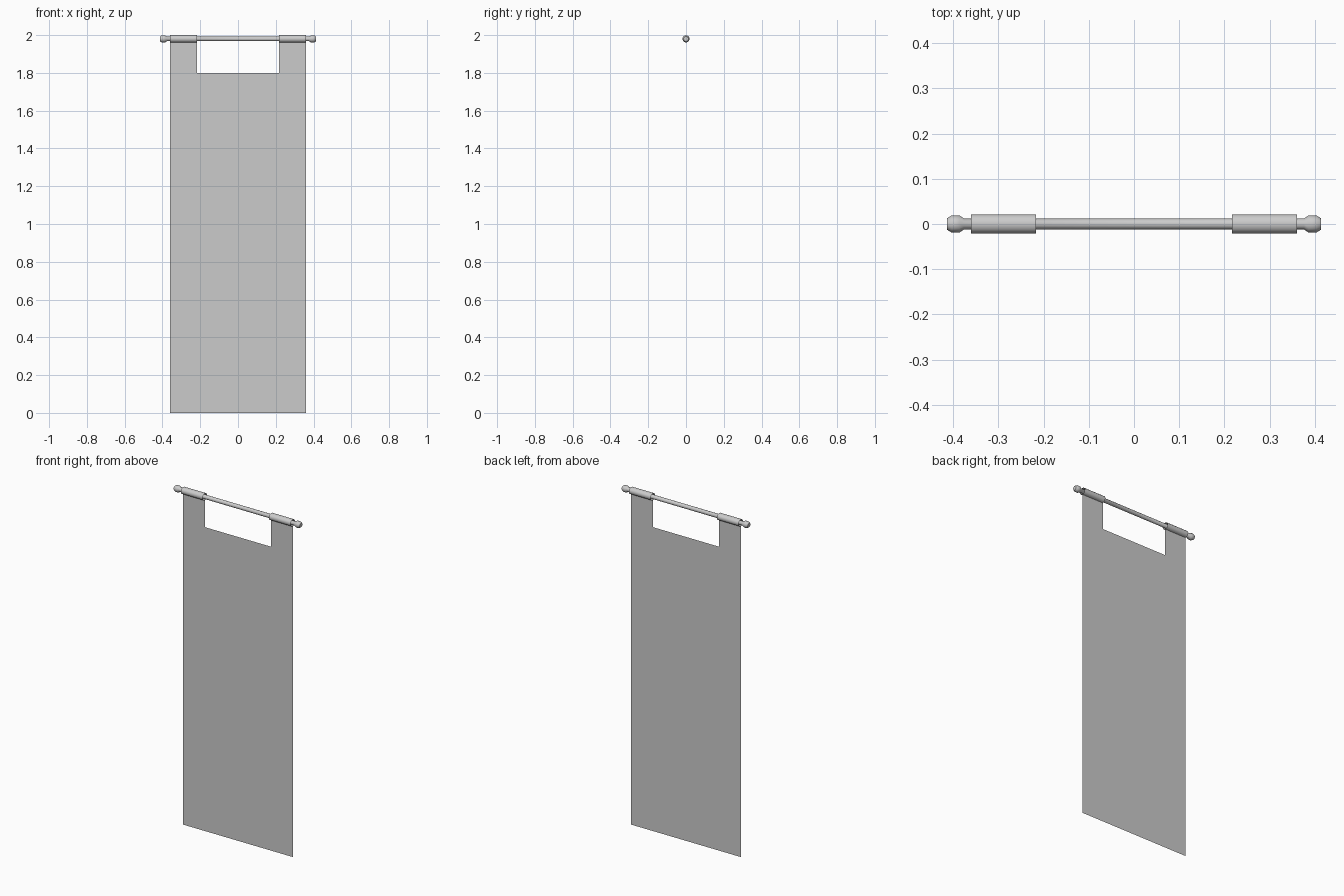
import bpy, bmesh, math

if "Cube" in bpy.data.objects:
    bpy.data.objects.remove(bpy.data.objects["Cube"])

ROD_Z = 1.98
SIDES = 12


def finish(name, bm, smooth=True):
    bmesh.ops.remove_doubles(bm, verts=bm.verts, dist=1e-5)
    me = bpy.data.meshes.new(name)
    bm.to_mesh(me)
    bm.free()
    ob = bpy.data.objects.new(name, me)
    bpy.context.collection.objects.link(ob)
    if smooth:
        bpy.context.view_layer.objects.active = ob
        ob.select_set(True)
        bpy.ops.object.shade_smooth_by_angle(angle=math.radians(40))
        ob.select_set(False)
    return ob


def lathe_x(name, profile):
    """Turn (x, radius) points around the rod axis and cap both ends."""
    bm = bmesh.new()
    rings = []
    for x, r in profile:
        rings.append([bm.verts.new((x, r * math.cos(2 * math.pi * i / SIDES),
                                    ROD_Z + r * math.sin(2 * math.pi * i / SIDES)))
                      for i in range(SIDES)])
    for a, b in zip(rings, rings[1:]):
        for i in range(SIDES):
            j = (i + 1) % SIDES
            bm.faces.new((a[i], a[j], b[j], b[i]))
    bm.faces.new(rings[0])
    bm.faces.new(rings[-1])
    bmesh.ops.recalc_face_normals(bm, faces=bm.faces)
    return finish(name, bm)


# Rod with turned knobs at both ends
half = [(0.376, 0.012), (0.386, 0.019), (0.403, 0.019), (0.413, 0.013)]
lathe_x("rod", [(-x, r) for x, r in reversed(half)] + half)

# Flat cloth: main panel and the two hanging tabs
bm = bmesh.new()
xs = (-0.36, -0.217, 0.217, 0.36)
zs = (0.0, 1.8, 1.96)
for k in range(2):
    for i in range(3):
        if k == 1 and i == 1:
            continue  # gap between the tabs
        bm.faces.new([bm.verts.new((x, 0, z)) for x, z in
                      ((xs[i], zs[k]), (xs[i + 1], zs[k]),
                       (xs[i + 1], zs[k + 1]), (xs[i], zs[k + 1]))])
finish("banner_cloth", bm, smooth=False)

# Open cloth sleeves wrapped around the rod
for side, name in ((-1, "left_sleeve"), (1, "right_sleeve")):
    bm = bmesh.new()
    pts = []
    for i in range(SIDES):
        a = -math.pi / 2 + 2 * math.pi * i / SIDES
        pts.append((0.0215 * math.cos(a), ROD_Z + 0.02 * math.sin(a)))
    rings = [[bm.verts.new((side * x, y, z)) for y, z in pts] for x in (0.217, 0.36)]
    for i in range(SIDES):
        j = (i + 1) % SIDES
        bm.faces.new((rings[0][i], rings[0][j], rings[1][j], rings[1][i]))
    bmesh.ops.recalc_face_normals(bm, faces=bm.faces)
    finish(name, bm)
